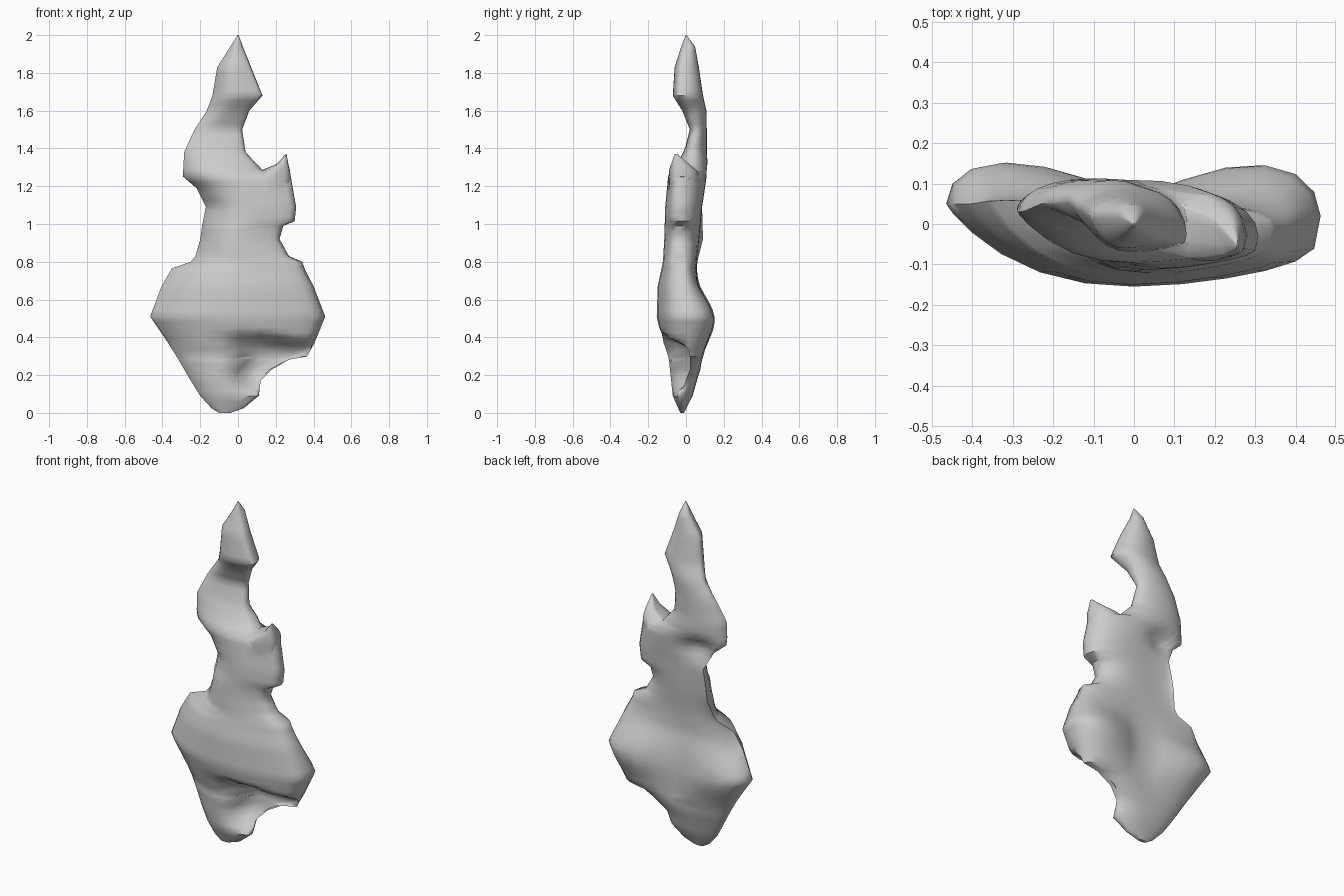
import bpy, bmesh, math

if "Cube" in bpy.data.objects:
    bpy.data.objects.remove(bpy.data.objects["Cube"])

# silhouette: z, left x, right x
OUTLINE = [(0, -.10, -.04), (.025, -.14, .03), (.09, -.20, .11), (.17, -.25, .12),
           (.23, -.285, .18), (.282, -.315, .27), (.298, -.325, .365), (.37, -.37, .405),
           (.51, -.465, .462), (.67, -.405, .40), (.765, -.35, .352), (.80, -.25, .34),
           (.83, -.225, .27), (.92, -.20, .22), (.99, -.19, .24), (1.015, -.185, .30),
           (1.09, -.17, .308), (1.19, -.22, .29), (1.25, -.29, .28), (1.285, -.29, .13),
           (1.38, -.285, .04), (1.50, -.23, .022), (1.60, -.165, .06), (1.68, -.135, .13),
           (1.83, -.11, .07), (1.94, -.04, .025), (2.0, -.002, .004)]
# depth: z, left edge y, right edge y, front y, back y
DEPTH = [(0, -.02, -.02, -.03, -.01), (.09, 0, -.03, -.07, .035), (.23, .03, .02, -.085, .075),
         (.30, .04, .02, -.10, .08), (.37, .05, .01, -.125, .075), (.51, .05, .02, -.155, .06),
         (.67, .05, 0, -.15, .045), (.80, .06, -.01, -.122, .055), (.92, .09, -.03, -.115, .07),
         (1.09, .085, -.03, -.11, .085), (1.25, .04, -.03, -.095, .11), (1.30, .03, .03, -.055, .115),
         (1.40, .03, .04, -.005, .11), (1.50, .05, .06, .02, .11), (1.60, .06, .03, -.02, .108),
         (1.68, .04, -.025, -.07, .09), (1.83, .02, -.01, -.06, .068), (1.94, .02, .02, -.025, .048),
         (2.0, 0, 0, -.002, .002)]
SPIKE_OUTLINE = [(1.15, .05, .27), (1.25, .06, .279), (1.285, .125, .275),
                 (1.315, .20, .267), (1.37, .253, .257)]
SPIKE_DEPTH = [(1.15, .02, -.03, -.09, .06), (1.25, .02, -.035, -.092, .075),
               (1.285, .04, -.04, -.09, .055), (1.37, -.05, -.05, -.06, -.045)]


def sample(table, z):
    for a, b in zip(table, table[1:]):
        if z <= b[0]:
            t = (z - a[0]) / (b[0] - a[0])
            return [p + (q - p) * t for p, q in zip(a[1:], b[1:])]
    return table[-1][1:]


def bump(v, centre, width):
    return math.exp(-((v - centre) / width) ** 2)


def clamp(v):
    return min(1, max(0, v))


def flame_loft(name, outline, depth, sides=24):
    bm = bmesh.new()
    levels = []
    for a, b in zip(outline, outline[1:]):
        n = max(1, round((b[0] - a[0]) / .03))
        levels += [a[0] + (b[0] - a[0]) * i / n for i in range(n)]
    levels.append(outline[-1][0])
    rings = []
    for z in levels:
        xl, xr = sample(outline, z)
        yl, yr, yf, yb = sample(depth, z)
        ring = []
        for i in range(sides):
            t = 2 * math.pi * i / sides
            c, s = math.cos(t), -math.sin(t)
            u = (1 - c) / 2
            x = xl + (xr - xl) * u
            edge = yl + (yr - yl) * u
            # sharp left edge, blunt right edge
            power = 1.65 - 1.1 * u if s < 0 else .95
            y = edge + ((yf if s < 0 else yb) - edge) * abs(s) ** power
            if s > .01:
                # thick wings either side of the hollow back
                y += .19 * abs(c) * s * bump(z, .5, .16)
                # fold under the left lobe
                y -= .06 * bump(z, 1.2, .06) * bump(x, -.13, .07) * s
            elif s < -.01:
                # undercut in the lower front
                lip = clamp((.44 - .12 * clamp(x / .3) * .4 - z) / .05) * clamp((z - .1) / .1)
                side = clamp((x + .04) / .12)
                y = min(y + .14 * lip * side * abs(s) ** .5, max(y, yb - .035))
            ring.append(bm.verts.new((x, y, z)))
        rings.append(ring)
    for a, b in zip(rings, rings[1:]):
        for i in range(sides):
            j = (i + 1) % sides
            bm.faces.new((a[i], a[j], b[j], b[i]))
    bm.faces.new(rings[0][::-1])
    bm.faces.new(rings[-1])
    bmesh.ops.recalc_face_normals(bm, faces=bm.faces)
    mesh = bpy.data.meshes.new(name)
    bm.to_mesh(mesh)
    bm.free()
    obj = bpy.data.objects.new(name, mesh)
    bpy.context.collection.objects.link(obj)
    return obj


# main flame body and the short tongue on its right shoulder
body = flame_loft("flame_body", OUTLINE, DEPTH)
spike = flame_loft("side_tongue", SPIKE_OUTLINE, SPIKE_DEPTH, 16)

# fuse the tongue into the body
union = body.modifiers.new("fuse", 'BOOLEAN')
union.operation = 'UNION'
union.solver = 'EXACT'
union.object = spike
bpy.context.view_layer.objects.active = body
body.select_set(True)
bpy.ops.object.modifier_apply(modifier="fuse")
bpy.data.objects.remove(spike)
bpy.ops.object.shade_smooth_by_angle(angle=math.radians(50))
